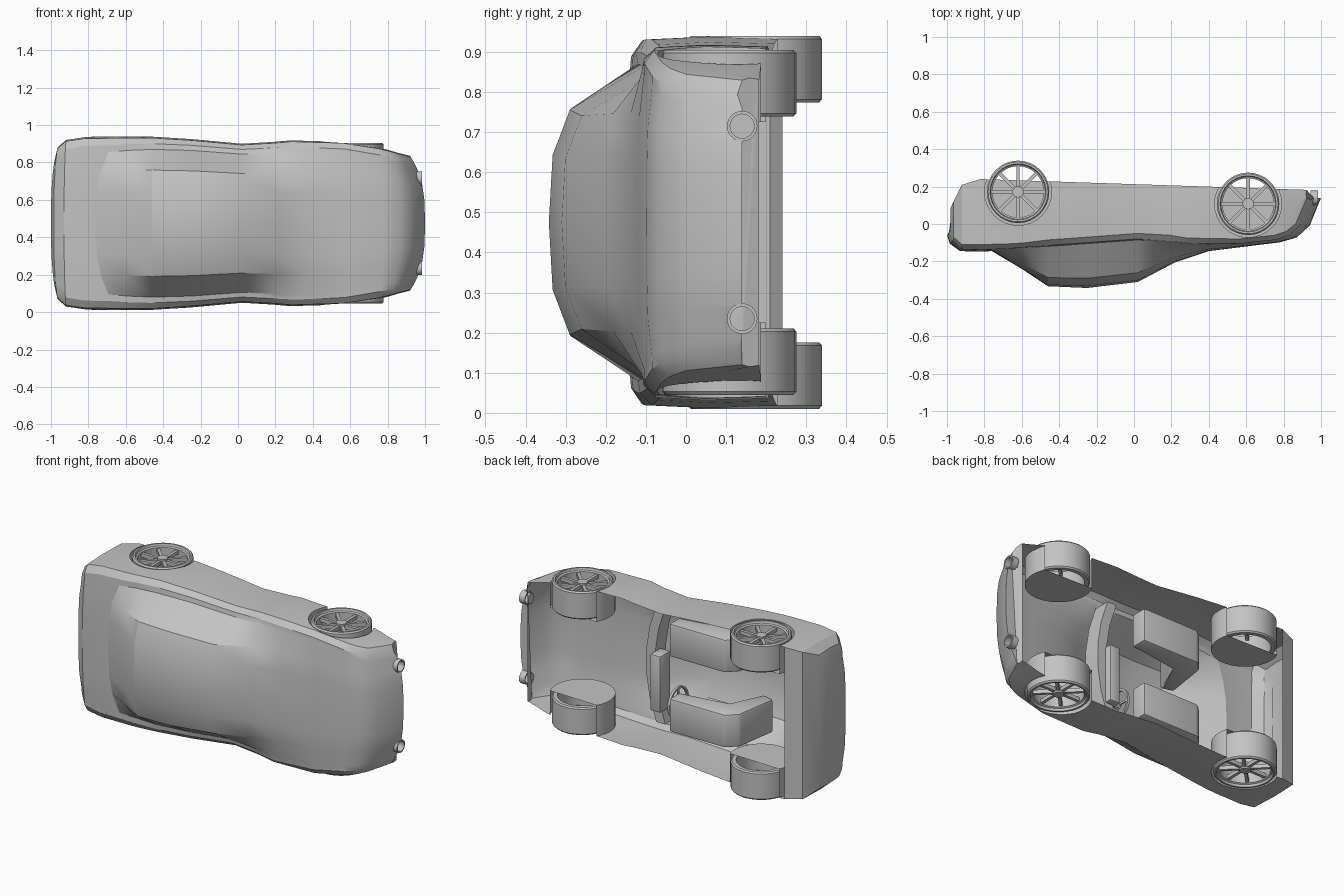
import bpy, bmesh
from math import pi, cos, sin, radians
from mathutils import Matrix

cube = bpy.data.objects.get("Cube")
if cube:
    bpy.data.objects.remove(cube, do_unlink=True)

MID = 0.475           # centre plane of the car, which lies on its side
WHEEL_R = 0.167
TO_X = Matrix.Rotation(pi / 2, 4, 'Y')
made = []

shade = 0.55
grey = bpy.data.materials.new("plain_grey")
grey.use_nodes = True
grey.diffuse_color = (shade, shade, shade, 1)
for node in grey.node_tree.nodes:
    if node.type == 'BSDF_PRINCIPLED':
        node.inputs["Base Color"].default_value = (shade, shade, shade, 1)


def finish(name, bm, matrix=Matrix()):
    """Turn a bmesh into a named object."""
    bmesh.ops.transform(bm, matrix=matrix, verts=bm.verts)
    bmesh.ops.recalc_face_normals(bm, faces=bm.faces)
    mesh = bpy.data.meshes.new(name)
    bm.to_mesh(mesh)
    bm.free()
    mesh.materials.append(grey)
    ob = bpy.data.objects.new(name, mesh)
    bpy.context.scene.collection.objects.link(ob)
    made.append(ob)
    return ob


def skin(bm, rings, closed):
    """Join rings of points with quads; closed also joins last to first."""
    rows = [[bm.verts.new(p) for p in ring] for ring in rings]
    pairs = list(zip(rows, rows[1:]))
    if closed:
        pairs.append((rows[-1], rows[0]))
    n = len(rows[0])
    for a, b in pairs:
        for j in range(n):
            k = (j + 1) % n
            bm.faces.new((a[j], a[k], b[k], b[j]))
    if not closed:
        bm.faces.new(rows[0])
        bm.faces.new(rows[-1][::-1])


def lathe(bm, profile, n=32):
    """Revolve a closed (radius, z) profile around z."""
    turns = [2 * pi * i / n for i in range(n)]
    skin(bm, [[(r * cos(a), r * sin(a), z) for r, z in profile] for a in turns], True)


def tube(bm, inner, outer, back, front, n=24):
    lathe(bm, [(inner, back), (outer, back), (outer, front), (inner, front)], n)


def cylinder(bm, radius, depth, matrix, n=32):
    bmesh.ops.create_cone(bm, cap_ends=True, segments=n, radius1=radius,
                          radius2=radius, depth=depth, matrix=matrix)


def box(bm, centre, size, turn=Matrix()):
    matrix = turn @ Matrix.Translation(centre) @ Matrix.Diagonal((*size, 1))
    bmesh.ops.create_cube(bm, size=1, matrix=matrix)


def soften(bm, width):
    bmesh.ops.bevel(bm, geom=bm.edges[:], offset=width, segments=2,
                    profile=0.5, affect='EDGES')


def sill(x):
    """Height of the flat open underside."""
    return 0.213 - 0.033 * x


# Body stations: x, half width, shoulder y, belt y, centre y, sideways bow
STATIONS = [
    (-1, .34, -.03, -.05, -.06, .02),
    (-.985, .405, -.07, -.09, -.105, .02),
    (-.93, .445, -.11, -.135, -.145, .01),
    (-.82, .46, -.11, -.14, -.148, 0),
    (-.76, .462, -.105, -.135, -.145, .12),
    (-.6, .463, -.1, -.125, -.24, .02),
    (-.46, .463, -.085, -.12, -.333, 0),
    (-.25, .45, -.07, -.105, -.342, 0),
    (.02, .425, -.05, -.085, -.31, 0),
    (.22, .435, -.06, -.1, -.205, -.03),
    (.4, .443, -.075, -.11, -.145, -.12),
    (.6, .435, -.08, -.105, -.12, -.04),
    (.78, .405, -.06, -.085, -.098, -.03),
    (.87, .39, -.04, -.06, -.072, -.06),
    (.94, .375, 0, 0, -.008, -.08),
    (1, .36, .14, .14, .14, -.08),
]


def section(x, w, y_shoulder, y_belt, y_top, bow):
    """Mirrored cross-section from sill over the roof to the other sill."""
    tuck = 0.16 * max(0, (-x - 0.87) / 0.13) ** 2
    low = sill(x) - tuck
    belt = w * (.87 - .08 * x * x)
    roof = belt * .72
    rise = y_belt - y_top
    half = [(w * .99, low),
            (w, y_shoulder + (low - y_shoulder) * .45),
            (w * .985, y_shoulder),
            (belt + (w - belt) * .45, (y_shoulder + y_belt) / 2 - .012),
            (belt, y_belt),
            (roof, y_top + rise * .22),
            (roof * .6, y_top + rise * .04)]
    both = half + [(0, y_top)] + [(-h, y) for h, y in reversed(half)]
    ring = []
    for h, y in both:
        px = x + bow * abs(h / w) ** 3
        ring.append((px, sill(px) - tuck if y == low else y, MID + h))
    return ring


bm = bmesh.new()
skin(bm, [section(*s) for s in STATIONS], False)
body = finish("body_shell", bm)

# Wheel wells and lamp pockets are cut out of the closed body
AXLES = {"front": (.61, .108, .43), "rear": (-.62, .172, .465)}
LAMPS = [(.975, .14, MID + side * .24) for side in (1, -1)]
bm = bmesh.new()
for x, y, outer in AXLES.values():
    for side in (1, -1):
        cylinder(bm, WHEEL_R + .012, .4, Matrix.Translation((x, y, MID + side * (outer + .02))))
for x, y, z in LAMPS:
    cylinder(bm, .031, .16, Matrix.Translation((x + .035, y, z)) @ TO_X, 20)
cutter = finish("cutter", bm)
cutter.hide_render = True
wells = body.modifiers.new("wells", 'BOOLEAN')
wells.operation = 'DIFFERENCE'
wells.solver = 'EXACT'
wells.object = cutter
bpy.context.view_layer.objects.active = body
bpy.ops.object.modifier_apply(modifier=wells.name)
made.remove(cutter)
bpy.data.objects.remove(cutter, do_unlink=True)

# Open the underside
bm = bmesh.new()
bm.from_mesh(body.data)
floor = [f for f in bm.faces if abs(f.normal.y) > .9 and
         all(abs(v.co.y - sill(v.co.x)) < .003 and v.co.x > -.84 for v in f.verts)]
bmesh.ops.delete(bm, geom=floor, context='FACES')
bm.to_mesh(body.data)
bm.free()

# Wheels: open tyre tube with stepped rim, hub and spokes near the outer face
TYRE = [(.137, -.083), (.16, -.083), (WHEEL_R, -.075), (WHEEL_R, .075),
        (.16, .083), (.15, .083), (.146, .07), (.137, .065)]
for place, (x, y, outer) in AXLES.items():
    for label, side in (("left", 1), ("right", -1)):
        bm = bmesh.new()
        lathe(bm, TYRE)
        cylinder(bm, .03, .04, Matrix.Translation((0, 0, .05)), 16)
        for i in range(8):
            box(bm, (.083, 0, .05), (.115, .018, .022), Matrix.Rotation(i * pi / 4, 4, 'Z'))
        spot = Matrix.Translation((x, y, MID + side * (outer - .083)))
        finish(f"{place}_wheel_{label}", bm, spot @ Matrix.Diagonal((1, 1, side, 1)))

# Lamp rims
for spot in LAMPS:
    bm = bmesh.new()
    tube(bm, .03, .038, -.03, .008)
    finish("lamp_rim", bm, Matrix.Translation(spot) @ TO_X)

# Seats: side profile drawn out across the car
SEAT = [(.03, .02), (.03, .12), (-.34, .12), (-.4, .06), (-.44, -.2), (-.36, -.22), (-.29, 0)]
for side in (1, -1):
    bm = bmesh.new()
    skin(bm, [[(x, y, MID + side * .225 + e) for x, y in SEAT] for e in (-.1, .1)], False)
    soften(bm, .014)
    finish("seat", bm)

# Dashboard: a bar that curves back at both ends
bm = bmesh.new()
skin(bm, [[(x - .07 * t * t, y, MID + .35 * t)
           for x, y in ((.2, -.09), (.26, -.09), (.26, .01), (.2, .01))]
          for t in (-1, -.6, -.2, .2, .6, 1)], False)
finish("dashboard", bm)

# Instrument pod
bm = bmesh.new()
box(bm, (.17, 0, MID - .1), (.07, .1, .34))
soften(bm, .01)
finish("instrument_pod", bm)

# Steering wheel with column and three spokes
bm = bmesh.new()
tube(bm, .08, .092, -.007, .007)
cylinder(bm, .02, .1, Matrix.Translation((0, 0, .04)), 12)
for i in range(3):
    box(bm, (.05, 0, 0), (.07, .012, .008), Matrix.Rotation(i * pi / 2, 4, 'Z'))
finish("steering_wheel", bm, Matrix.Translation((.08, -.04, MID - .22)) @ TO_X)

# Smooth panels with crisp edges
for ob in bpy.context.selected_objects:
    ob.select_set(False)
for ob in made:
    ob.select_set(True)
bpy.context.view_layer.objects.active = body
bpy.ops.object.shade_smooth_by_angle(angle=radians(28))
